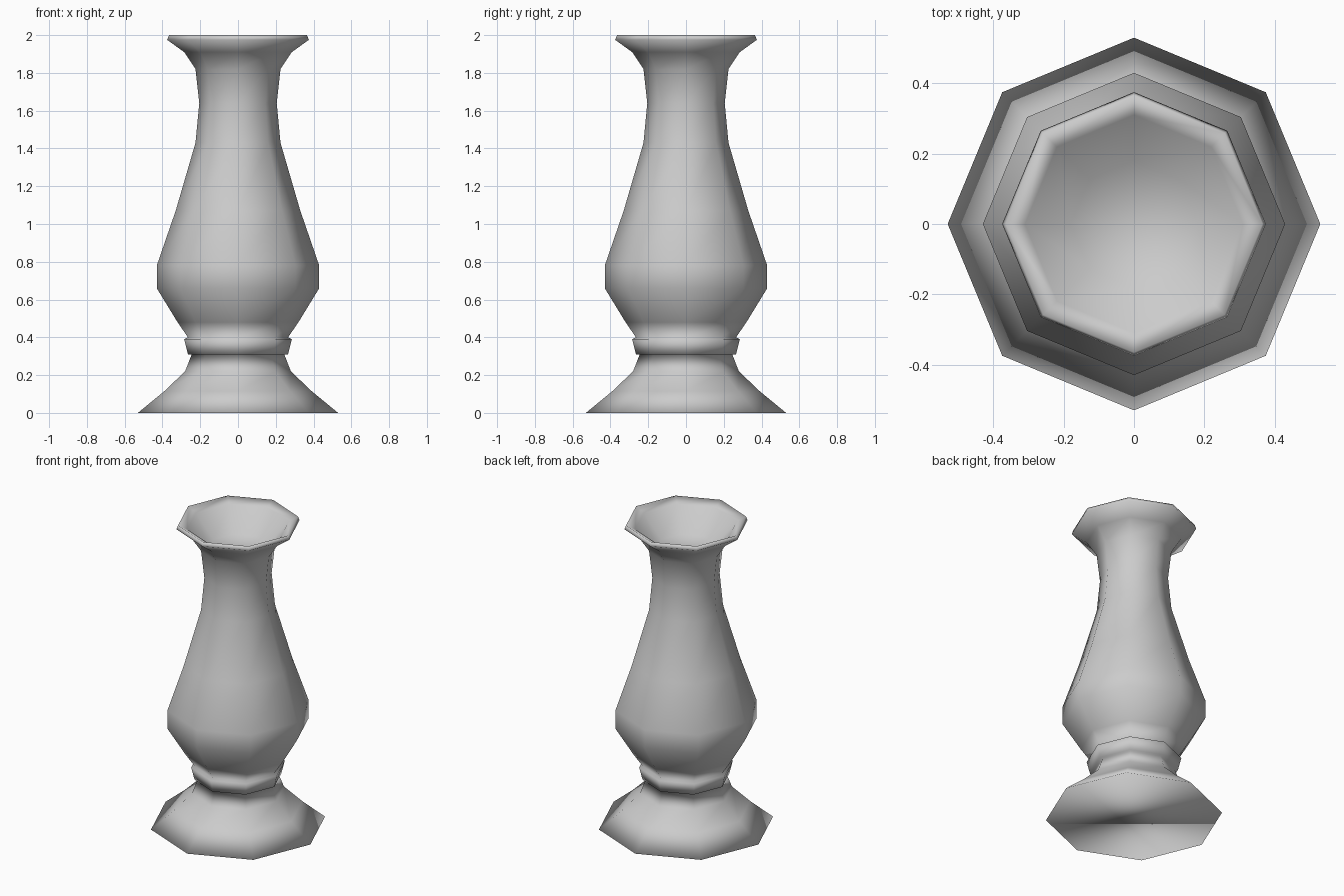
import bpy, bmesh
from math import cos, sin, pi

cube = bpy.data.objects.get("Cube")
if cube:
    bpy.data.objects.remove(cube, do_unlink=True)

SIDES = 8

stone = bpy.data.materials.new("grey_stone")
stone.use_nodes = True
colour = (0.6, 0.6, 0.6, 1)
stone.diffuse_color = colour
stone.node_tree.nodes["Principled BSDF"].inputs["Base Color"].default_value = colour

# Radius and height, from the foot up and over the lip into the bowl
foot = [(0.53, 0), (0.39, 0.115), (0.28, 0.22), (0.245, 0.31)]
collar = [(0.265, 0.31), (0.285, 0.39), (0.265, 0.40)]
body = [(0.32, 0.48), (0.43, 0.66), (0.43, 0.78), (0.33, 1.07), (0.225, 1.43)]
neck = [(0.205, 1.64), (0.225, 1.82), (0.285, 1.91), (0.375, 1.975)]
lip_and_bowl = [(0.365, 2.0), (0.31, 1.97), (0.18, 1.83)]


def lathe(name, profile):
    """Turn a profile around z and close both ends."""
    bm = bmesh.new()
    rings = [[bm.verts.new((r * cos(2 * pi * i / SIDES), r * sin(2 * pi * i / SIDES), z))
              for i in range(SIDES)] for r, z in profile]
    for low, high in zip(rings, rings[1:]):
        for i in range(SIDES):
            j = (i + 1) % SIDES
            bm.faces.new((low[i], low[j], high[j], high[i]))
    bm.faces.new(rings[0][::-1])
    bm.faces.new(rings[-1])
    for face in bm.faces:
        face.smooth = True
    mesh = bpy.data.meshes.new(name)
    bm.to_mesh(mesh)
    bm.free()
    mesh.materials.append(stone)
    obj = bpy.data.objects.new(name, mesh)
    bpy.context.collection.objects.link(obj)
    return obj


lathe("vase", foot + collar + body + neck + lip_and_bowl)
